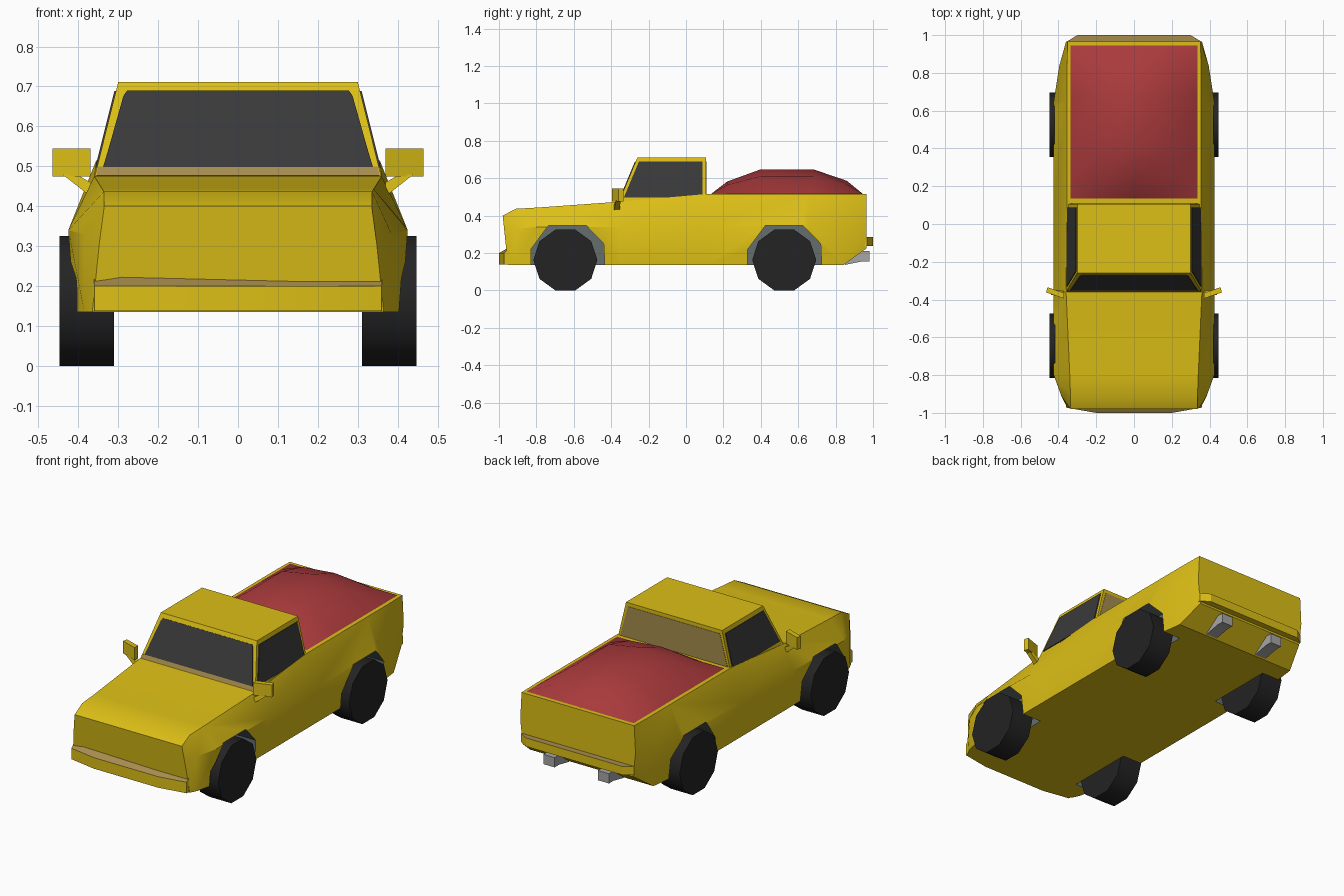
import bpy, bmesh, math
from mathutils import Vector, Matrix

if "Cube" in bpy.data.objects:
    bpy.data.objects.remove(bpy.data.objects["Cube"])


def mat(name, r, g, b):
    m = bpy.data.materials.new(name)
    m.diffuse_color = (r, g, b, 1)
    m.use_nodes = True
    m.node_tree.nodes["Principled BSDF"].inputs["Base Color"].default_value = m.diffuse_color
    return m


YELLOW = mat("yellow paint", 0.72, 0.52, 0.008)
TAN = mat("tan trim", 0.38, 0.26, 0.075)
GLASS = mat("dark glass", 0.042, 0.042, 0.042)
RUBBER = mat("black rubber", 0.017, 0.017, 0.017)
RED = mat("red cover", 0.40, 0.042, 0.045)
STEEL = mat("grey steel", 0.38, 0.38, 0.38)
WELL = mat("wheel well grey", 0.13, 0.155, 0.155)


def shade(me, angle=40):
    for p in me.polygons:
        p.use_smooth = True
    me.set_sharp_from_angle(angle=math.radians(angle))


def finish(name, bm, mats, angle=40):
    bmesh.ops.recalc_face_normals(bm, faces=bm.faces[:])
    me = bpy.data.meshes.new(name)
    bm.to_mesh(me)
    bm.free()
    for m in mats:
        me.materials.append(m)
    ob = bpy.data.objects.new(name, me)
    bpy.context.collection.objects.link(ob)
    if angle:
        shade(me, angle)
    return ob


def loft(name, rings, mats, angle=30):
    """Closed skin through equal-sized rings with capped ends."""
    bm = bmesh.new()
    vs = [[bm.verts.new(p) for p in r] for r in rings]
    n = len(vs[0])
    for a, b in zip(vs, vs[1:]):
        for i in range(n):
            j = (i + 1) % n
            bm.faces.new((a[i], a[j], b[j], b[i]))
    bm.faces.new(vs[0])
    bm.faces.new(vs[-1])
    return finish(name, bm, mats, angle)


def plate(name, pts, m, t=0.004):
    """Thin plate lying on a flat panel."""
    p = [Vector(q) for q in pts]
    n = (p[1] - p[0]).cross(p[2] - p[0]).normalized() * t
    return loft(name, [[q - n for q in p], [q + n for q in p]], [m], 20)


# Body: sections of (y low, y top, z low, x low, x mid, z mid, x top, z top)
sections = [
    (-0.952, -0.98, 0.135, 0.365, 0.347, 0.31, 0.335, 0.400),
    (-0.91, -0.91, 0.135, 0.385, 0.385, 0.33, 0.336, 0.437),
    (-0.80, -0.80, 0.135, 0.41, 0.425, 0.34, 0.34, 0.443),
    (-0.35, -0.35, 0.135, 0.41, 0.425, 0.34, 0.36, 0.475),
    (0.10, 0.10, 0.135, 0.41, 0.425, 0.34, 0.355, 0.515),
    (0.65, 0.65, 0.135, 0.41, 0.425, 0.34, 0.355, 0.515),
    (0.84, 0.84, 0.135, 0.385, 0.395, 0.35, 0.355, 0.515),
    (0.965, 0.965, 0.225, 0.345, 0.36, 0.36, 0.352, 0.515),
]
rings = []
for yl, yt, zl, xl, xm, zm, xt, zt in sections:
    ym = yl + (yt - yl) * (zm - zl) / (zt - zl)
    half = [(xl, yl, zl), (xm, ym, zm), (xt, yt, zt)]
    rings.append(half + [(-x, y, z) for x, y, z in reversed(half)])
body = loft("body", rings, [YELLOW, WELL], 0)

# Wheel arches cut into the body, lined in grey
arch = [(-0.195, 0.05), (-0.195, 0.22), (-0.10, 0.348), (0.10, 0.348),
        (0.195, 0.25), (0.205, 0.05)]
cutters = []
for yc in (-0.635, 0.525):
    for s in (-1, 1):
        c = loft("arch_cutter", [[(s * x, yc + y, z) for y, z in arch] for x in (0.29, 0.6)],
                 [YELLOW, WELL], 0)
        for p in c.data.polygons:
            p.material_index = 1
        c.hide_render = True
        cutters.append(c)
        mod = body.modifiers.new("arch", 'BOOLEAN')
        mod.operation, mod.solver, mod.object = 'DIFFERENCE', 'EXACT', c
dg = bpy.context.evaluated_depsgraph_get()
cut_mesh = bpy.data.meshes.new_from_object(body.evaluated_get(dg))
body.modifiers.clear()
body.data = cut_mesh
shade(cut_mesh, 30)
for c in cutters:
    bpy.data.objects.remove(c)

# Cab
loft("cab", [
    [(0.36, -0.36, 0.47), (-0.36, -0.36, 0.47), (-0.358, 0.107, 0.47), (0.358, 0.107, 0.47)],
    [(0.30, -0.26, 0.711), (-0.30, -0.26, 0.711), (-0.30, 0.107, 0.711), (0.30, 0.107, 0.711)],
], [YELLOW], 20)


def cab_x(z):
    return 0.36 - (z - 0.47) / 0.241 * 0.06


def cab_y(z):
    return -0.36 + (z - 0.47) / 0.241 * 0.10


# Windows and trim panels
lo, hi = 0.497, 0.688
plate("windshield", [(-0.338, cab_y(lo), lo), (0.338, cab_y(lo), lo), (0.325, cab_y(0.54), 0.54),
                     (0.287, cab_y(0.675), 0.675), (0.278, cab_y(hi), hi),
                     (-0.278, cab_y(hi), hi), (-0.287, cab_y(0.675), 0.675),
                     (-0.325, cab_y(0.54), 0.54)], GLASS)
plate("windshield_sill", [(-0.355, cab_y(0.476), 0.476), (0.355, cab_y(0.476), 0.476),
                          (0.35, cab_y(lo), lo), (-0.35, cab_y(lo), lo)], TAN, 0.002)
for s in (-1, 1):
    plate("side_window", [(s * cab_x(lo), -0.332, lo), (s * cab_x(hi), -0.252, hi),
                          (s * cab_x(hi), 0.088, hi), (s * cab_x(lo), 0.088, lo)], GLASS)
plate("rear_panel", [(-0.335, 0.107, 0.515), (0.335, 0.107, 0.515),
                     (0.287, 0.107, 0.69), (-0.287, 0.107, 0.69)], TAN, 0.002)

# Domed bed cover
prof_y = [(0.135, 0), (0.22, 0.5), (0.40, 1), (0.68, 1), (0.86, 0.53), (0.945, 0)]
prof_x = [(-0.335, 0), (-0.2, 0.72), (0, 1), (0.2, 0.72), (0.335, 0)]
bm = bmesh.new()
grid = [[bm.verts.new((x, y, 0.517 + 0.131 * fx * fy)) for x, fx in prof_x] for y, fy in prof_y]
for a, b in zip(grid, grid[1:]):
    for i in range(len(prof_x) - 1):
        bm.faces.new((a[i], a[i + 1], b[i + 1], b[i]))
finish("bed_cover", bm, [RED], 60)


# Bumpers: top faces in tan
def bumper(name, half, z0, z1, rise):
    outline = half + [(-x, y) for x, y in reversed(half)]
    inner = min(abs(y) for _, y in half)
    ob = loft(name, [[(x, y, z0) for x, y in outline],
                     [(x, y, z1 + (rise if abs(y) == inner else 0)) for x, y in outline]],
              [YELLOW, TAN], 20)
    for p in ob.data.polygons:
        p.material_index = int(p.normal.z > 0.5)


bumper("front_bumper", [(0.362, -0.93), (0.36, -0.972), (0.2, -1.0)], 0.138, 0.2, 0.04)
bumper("rear_bumper", [(0.35, 0.94), (0.352, 0.968), (0.30, 1.0)], 0.237, 0.285, 0.0)

for s in (-1, 1):
    # Wheels
    for yc in (-0.645, 0.525):
        bm = bmesh.new()
        bmesh.ops.create_cone(bm, cap_ends=True, segments=10, radius1=0.171, radius2=0.171,
                              depth=0.136,
                              matrix=Matrix.Translation((s * 0.379, yc, 0.1628))
                              @ Matrix.Rotation(math.pi / 2, 4, 'Y'))
        finish("wheel", bm, [RUBBER], 40)
    # Wing mirrors with stalks
    base = [(0.37, -0.395), (0.465, -0.362), (0.458, -0.335), (0.37, -0.365)]
    loft("mirror", [[(s * x, y, z) for x, y in base] for z in (0.475, 0.545)], [YELLOW], 20)
    loft("mirror_stalk", [[(s * 0.37, y, z) for y, z in
                           ((-0.385, 0.425), (-0.355, 0.425), (-0.355, 0.46), (-0.385, 0.46))],
                          [(s * x, y, 0.48) for x, y in
                           ((0.44, -0.375), (0.44, -0.35), (0.405, -0.35), (0.405, -0.375))]],
         [YELLOW], 20)
    # Exhaust pipes
    loft("exhaust", [[(s * 0.17 + x, y, z) for x, z in
                      ((-0.035, z0), (0.035, z0), (0.035, 0.21), (-0.035, 0.21))]
                     for y, z0 in ((0.85, 0.137), (0.94, 0.155), (0.98, 0.155))], [STEEL], 20)
